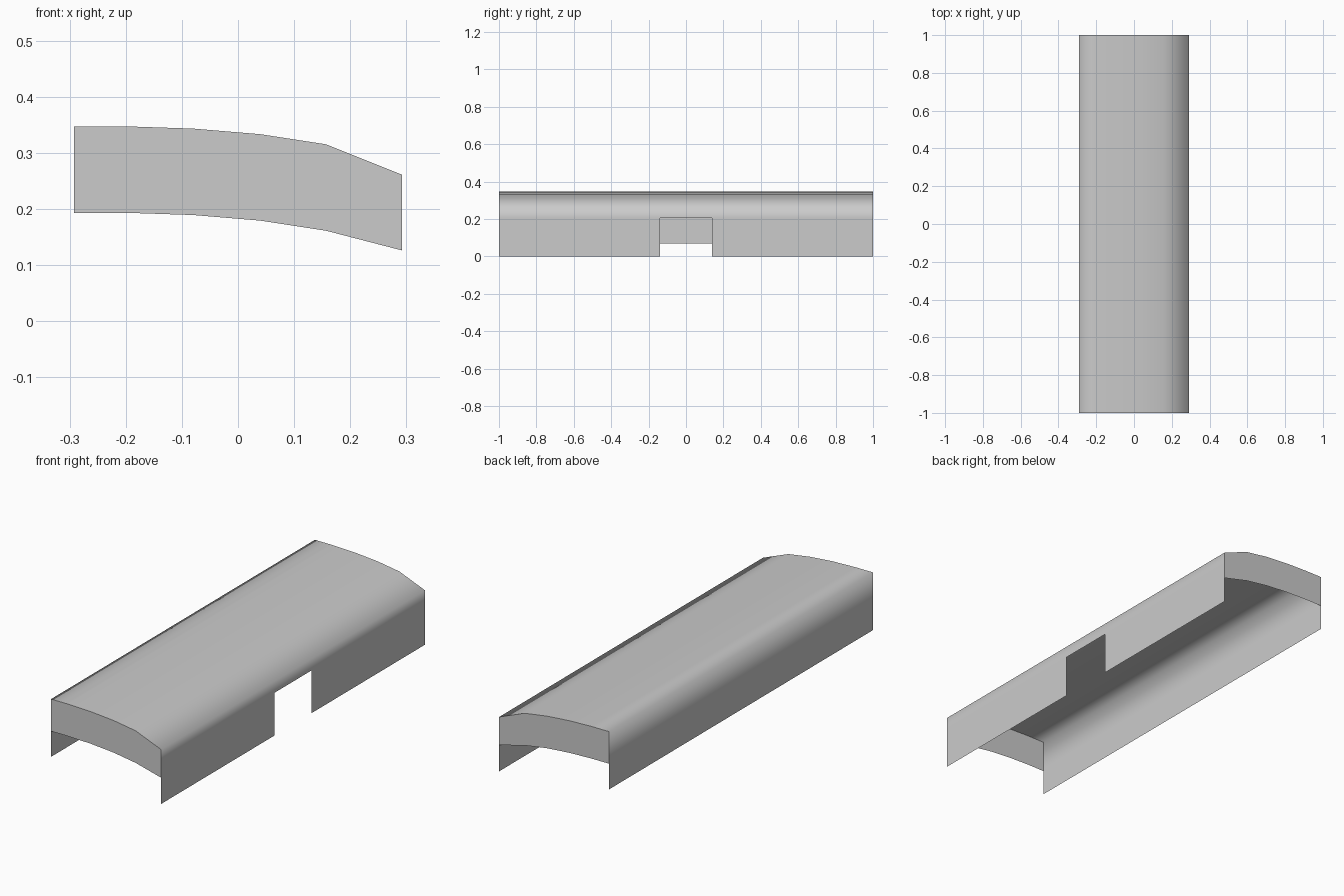
import bpy, bmesh

if "Cube" in bpy.data.objects:
    bpy.data.objects.remove(bpy.data.objects["Cube"])

# Roof arc in the x-z plane, left to right
ARC = [(-0.292, 0.347), (-0.2, 0.347), (-0.08, 0.343),
       (0.04, 0.333), (0.157, 0.315), (0.292, 0.261)]
# Full cross-section: left wall, roof, right wall
SECTION = [(-0.292, 0.07), (-0.292, 0.205)] + ARC + [(0.292, 0.205), (0.292, 0.0)]
DROPS = [0.154] * 5 + [0.135]   # height of the end panels along the arc
STATIONS = [-1.0, -0.14, 0.14, 1.0]


def grid_object(name, rows, smooth=False, skip=()):
    """Sheet of quads through equally long rows of points."""
    bm = bmesh.new()
    v = [[bm.verts.new(p) for p in row] for row in rows]
    for r in range(len(v) - 1):
        for c in range(len(v[0]) - 1):
            if (r, c) not in skip:
                f = bm.faces.new((v[r][c], v[r][c + 1], v[r + 1][c + 1], v[r + 1][c]))
                f.smooth = smooth
    mesh = bpy.data.meshes.new(name)
    bm.to_mesh(mesh)
    bm.free()
    obj = bpy.data.objects.new(name, mesh)
    bpy.context.collection.objects.link(obj)
    return obj


# Curved roof with both side walls; the right wall has a notch in the middle
notch = (1, len(SECTION) - 2)
grid_object("roof_and_walls", [[(x, y, z) for x, z in SECTION] for y in STATIONS],
            smooth=True, skip={notch})

# Curved band closing each end
for name, y in (("front_end_panel", -1.0), ("back_end_panel", 1.0)):
    upper = [(x, y, z) for x, z in ARC]
    lower = [(x, y, z - d) for (x, z), d in zip(ARC, DROPS)]
    grid_object(name, [lower, upper] if y < 0 else [upper, lower])
